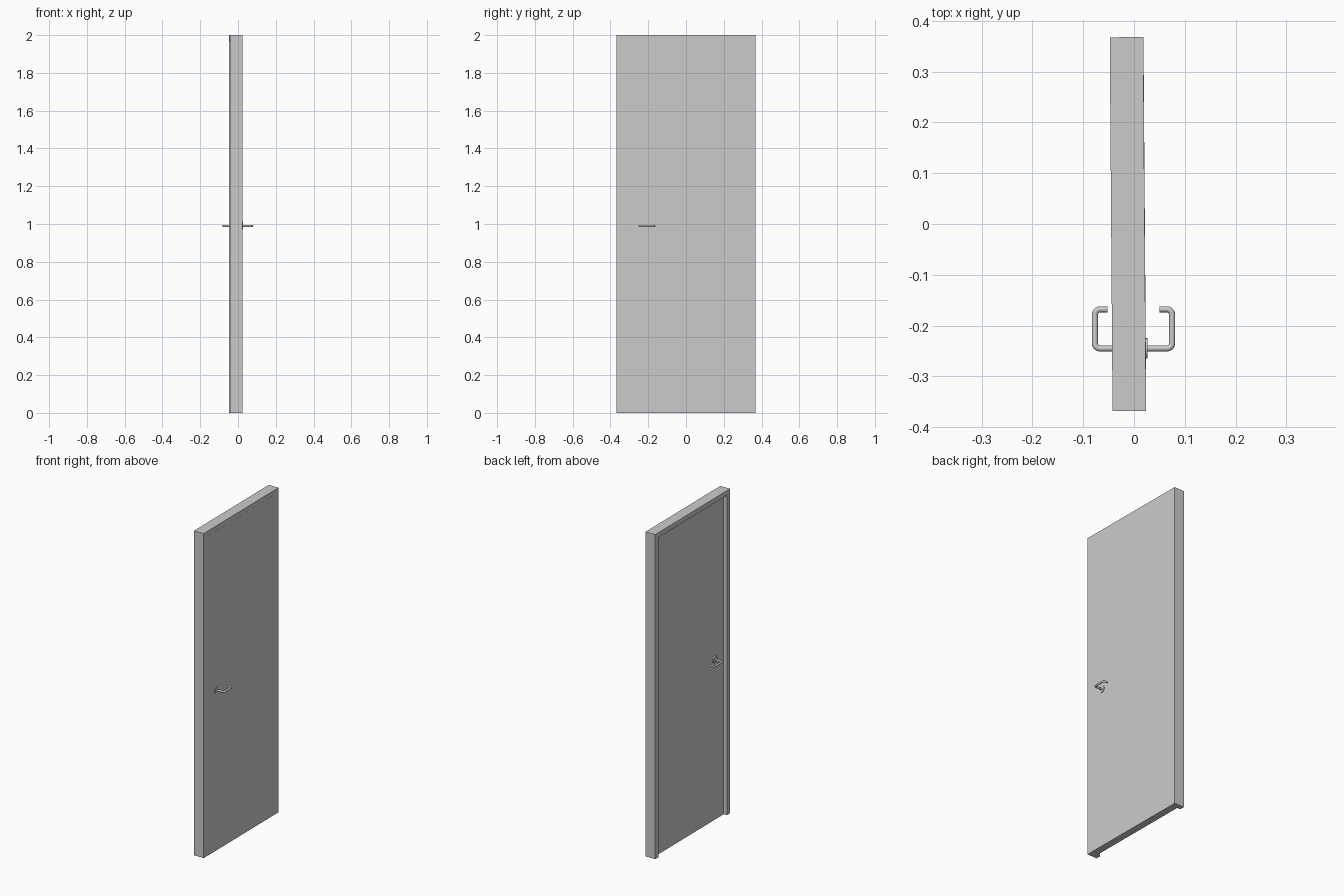
import bpy, bmesh
from math import sin, cos, pi
from mathutils import Matrix, Vector

if "Cube" in bpy.data.objects:
    bpy.data.objects.remove(bpy.data.objects["Cube"])

TILT = Matrix.Rotation(0.0075, 4, 'Z')   # whole door sits very slightly turned
HW, H, RIM = 0.368, 2.0, 0.03            # half width, height, frame width
FRONT, PANEL_BACK, FRAME_BACK = 0.021, -0.023, -0.045
HANDLE_Y, HANDLE_Z = -0.245, 0.99
MID = -0.001                             # mirror plane for the handles


def finish(name, bm, smooth=False):
    bmesh.ops.recalc_face_normals(bm, faces=bm.faces)
    mesh = bpy.data.meshes.new(name)
    bm.to_mesh(mesh)
    bm.free()
    ob = bpy.data.objects.new(name, mesh)
    bpy.context.collection.objects.link(ob)
    if smooth:
        bpy.ops.object.select_all(action='DESELECT')
        ob.select_set(True)
        bpy.context.view_layer.objects.active = ob
        bpy.ops.object.shade_smooth_by_angle(angle=0.6)
    return ob


def extrude_profile(name, yz, x0, x1):
    """Extrude a flat y-z outline along x."""
    bm = bmesh.new()
    face = bm.faces.new([bm.verts.new((x0, y, z)) for y, z in yz])
    geom = bmesh.ops.extrude_face_region(bm, geom=[face])['geom']
    verts = [g for g in geom if isinstance(g, bmesh.types.BMVert)]
    bmesh.ops.translate(bm, verts=verts, vec=(x1 - x0, 0, 0))
    bm.transform(TILT)
    return finish(name, bm)


# Frame: two jambs and a header in one outline, open at the floor
w = HW - RIM
extrude_profile("door_frame", [(-HW, 0), (-HW, H), (HW, H), (HW, 0),
                               (w, 0), (w, H - RIM), (-w, H - RIM), (-w, 0)],
                FRAME_BACK, FRONT)

# Panel: flush with the frame at +x, recessed at -x
extrude_profile("door_panel", [(-w, 0), (-w, H - RIM), (w, H - RIM), (w, 0)],
                PANEL_BACK, FRONT + 0.0004)


def rounded_path(points, r, steps=5):
    """Replace the inner right-angle corners of a path by arcs."""
    pts = [Vector(p) for p in points]
    out = [pts[0]]
    for a, b, c in zip(pts, pts[1:], pts[2:]):
        u, v = (a - b).normalized(), (c - b).normalized()
        centre = b + (u + v) * r
        for i in range(steps + 1):
            t = i / steps * pi / 2
            out.append(centre - v * r * cos(t) - u * r * sin(t))
    return out + [pts[-1]]


def tube(name, path, radius, sides=16):
    """Sweep a circle along a path lying in a horizontal plane."""
    bm = bmesh.new()
    rings = []
    for i, p in enumerate(path):
        d = (path[min(i + 1, len(path) - 1)] - path[max(i - 1, 0)]).normalized()
        side = d.cross(Vector((0, 0, 1)))
        rings.append([bm.verts.new(p + side * radius * cos(2 * pi * k / sides)
                                   + Vector((0, 0, radius * sin(2 * pi * k / sides))))
                      for k in range(sides)])
    for a, b in zip(rings, rings[1:]):
        for k in range(sides):
            j = (k + 1) % sides
            bm.faces.new((a[k], a[j], b[j], b[k]))
    bm.faces.new(rings[0])
    bm.faces.new(rings[-1])
    return finish(name, bm, smooth=True)


# Lever handle and round rose on each side
for label, s in (("front", 1), ("back", -1)):
    path = [(MID + s * x, y, HANDLE_Z) for x, y in
            ((0.01, HANDLE_Y), (0.076, HANDLE_Y), (0.076, -0.168), (0.051, -0.168))]
    tube(label + "_lever", rounded_path(path, 0.010), 0.006)
    rose = [Vector((MID + s * x, HANDLE_Y, HANDLE_Z)) for x in (0.018, 0.028)]
    tube(label + "_rose", rose, 0.02, 24)
